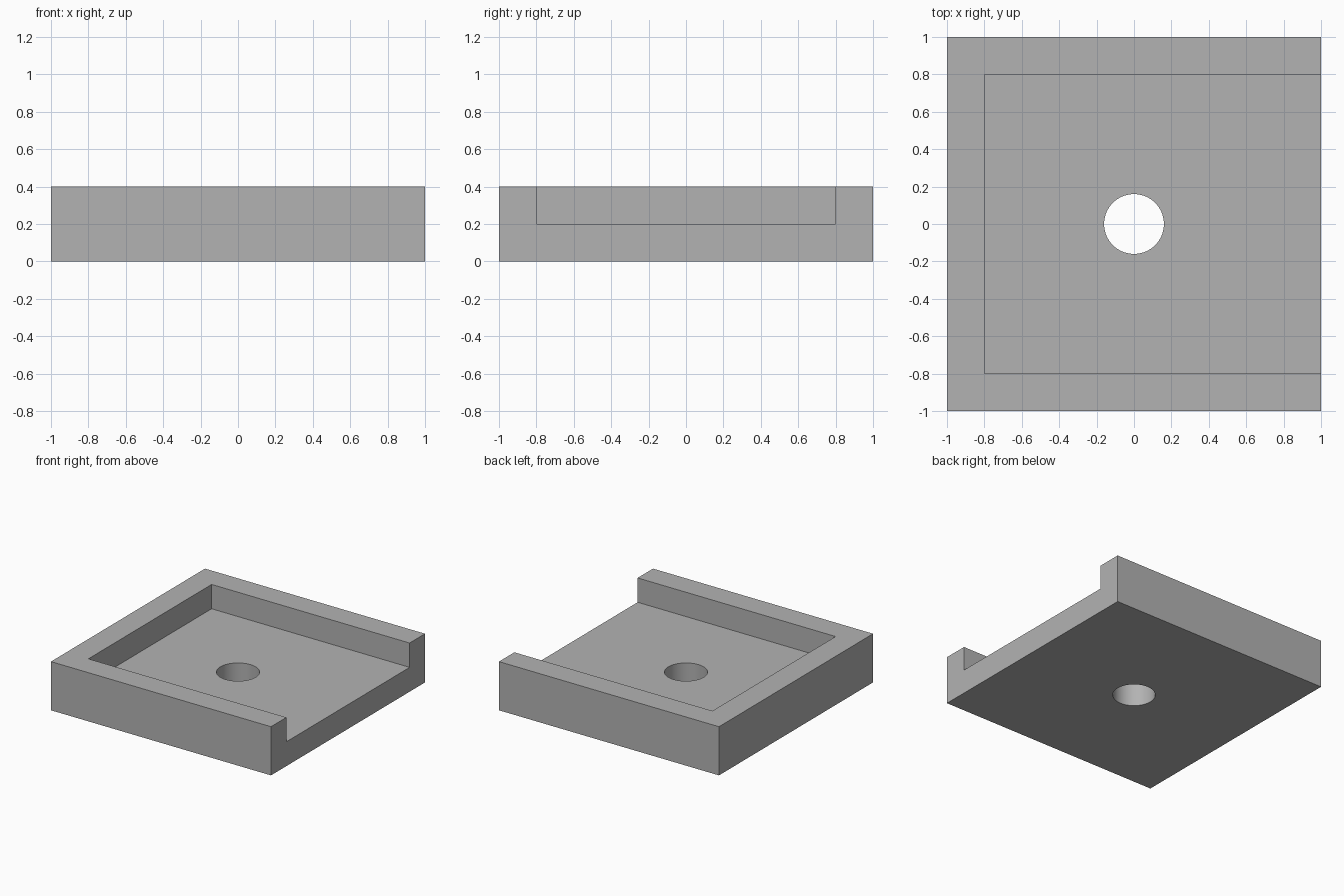
import bpy
import math

cube = bpy.data.objects.get("Cube")
if cube:
    bpy.data.objects.remove(cube, do_unlink=True)

# Single grey material
grey = bpy.data.materials.new("plain_grey")
grey.use_nodes = True
colour = (0.45, 0.45, 0.45, 1)
grey.diffuse_color = colour
grey.node_tree.nodes["Principled BSDF"].inputs["Base Color"].default_value = colour


def box(name, low, high):
    """Axis-aligned box between two corners."""
    centre = [(a + b) / 2 for a, b in zip(low, high)]
    bpy.ops.mesh.primitive_cube_add(size=1, location=centre)
    obj = bpy.context.object
    obj.name = name
    obj.scale = [b - a for a, b in zip(low, high)]
    bpy.ops.object.transform_apply(location=True, rotation=False, scale=True)
    obj.data.materials.append(grey)
    return obj


def cut(target, cutter):
    """Subtract the cutter from the target, then discard it."""
    cutter.hide_render = True
    mod = target.modifiers.new("cut", 'BOOLEAN')
    mod.operation = 'DIFFERENCE'
    mod.solver = 'EXACT'
    mod.object = cutter
    bpy.context.view_layer.objects.active = target
    bpy.ops.object.modifier_apply(modifier=mod.name)
    bpy.data.objects.remove(cutter, do_unlink=True)


# Square block
tray = box("open_sided_tray", (-1, -1, 0), (1, 1, 0.4))

# Pocket leaving three walls, open on the left (+x) side
cut(tray, box("pocket_cutter", (-0.8, -0.8, 0.2), (1.2, 0.8, 0.6)))

# Round hole through the floor
bpy.ops.mesh.primitive_cylinder_add(vertices=64, radius=0.16, depth=1)
hole = bpy.context.object
hole.name = "hole_cutter"
hole.data.materials.append(grey)
cut(tray, hole)

# Smooth hole wall, crisp edges elsewhere
bpy.ops.object.select_all(action='DESELECT')
tray.select_set(True)
bpy.context.view_layer.objects.active = tray
bpy.ops.object.shade_smooth_by_angle(angle=math.radians(30))
